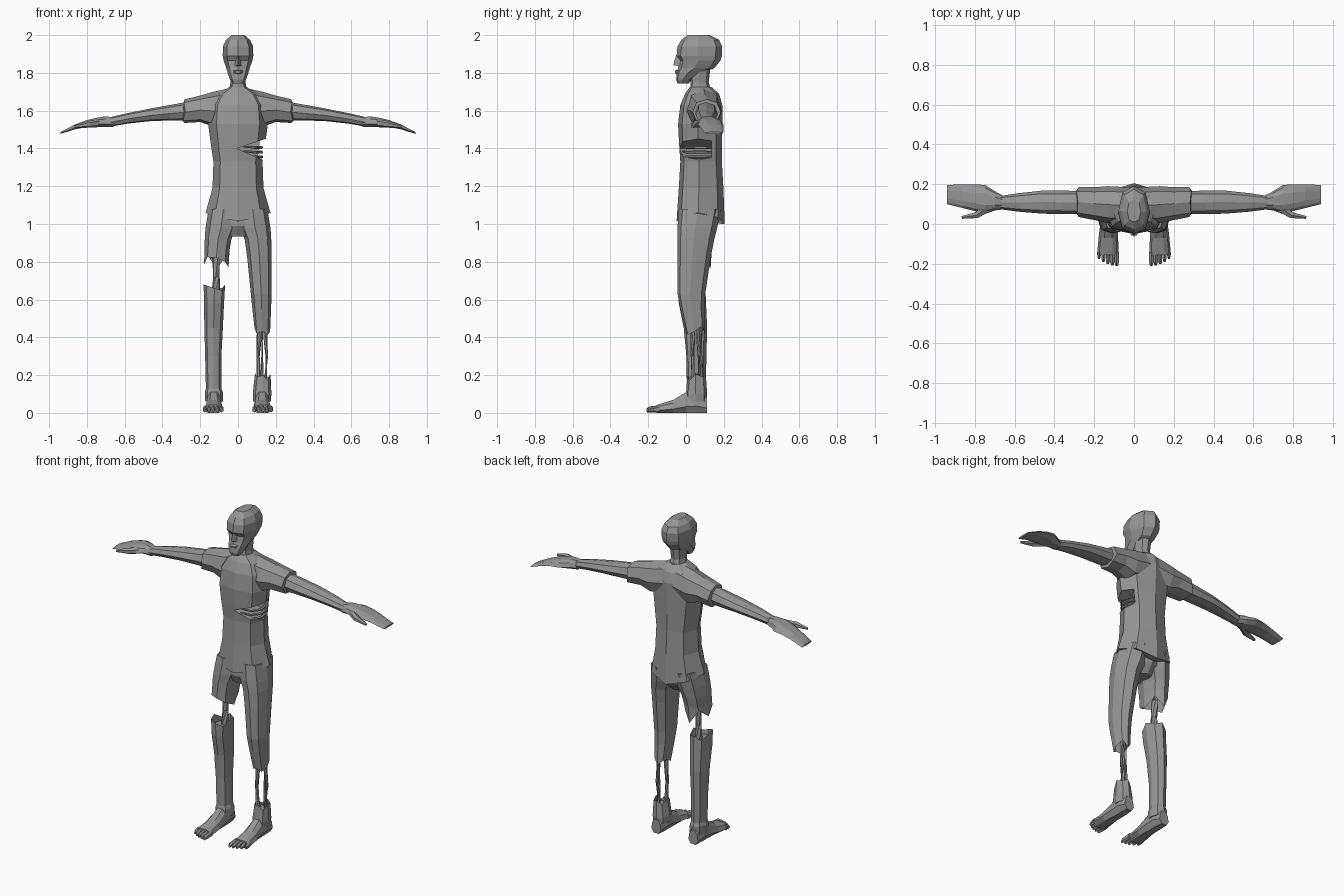
import bpy, bmesh, math
from mathutils import Vector

grey = bpy.data.materials.new("plain_grey")
grey.diffuse_color = (0.305, 0.305, 0.305, 1)

# unit cross-sections, walked round from the front middle
OCT = [(0, -1), (.72, -.82), (1, -.1), (.72, .72), (0, 1), (-.72, .72), (-1, -.1), (-.72, -.82)]
HEX = [(math.sin(i * math.pi / 3), -math.cos(i * math.pi / 3)) for i in range(6)]
SLAB = [(-.5, -1), (.5, -1), (1, -.4), (.8, .5), (.4, 1), (-.4, 1), (-.8, .5), (-1, -.4)]


def section(axis, at, a0, a1, b0, b1, shape=OCT, jag=(0,)):
    """Cross-section at a position on an axis, spanning a0..a1 and b0..b1."""
    pts = []
    for i, (u, v) in enumerate(shape):
        a, b = (a0 + a1) / 2 + u * (a1 - a0) / 2, (b0 + b1) / 2 + v * (b1 - b0) / 2
        c = at + jag[i % len(jag)]
        pts.append({"x": (c, a, b), "y": (a, c, b), "z": (a, b, c)}[axis])
    return pts


def loft(name, rings, side=1, caps=(True, True)):
    bm = bmesh.new()
    loops = [[bm.verts.new((side * x, y, z)) for x, y, z in r] for r in rings]
    for p, q in zip(loops, loops[1:]):
        for i in range(len(p)):
            j = (i + 1) % len(p)
            bm.faces.new((p[i], p[j], q[j], q[i]))
    if caps[0]:
        bm.faces.new(loops[0])
    if caps[1]:
        bm.faces.new(loops[-1])
    bmesh.ops.recalc_face_normals(bm, faces=bm.faces)
    me = bpy.data.meshes.new(name)
    bm.to_mesh(me)
    bm.free()
    ob = bpy.data.objects.new(name, me)
    me.materials.append(grey)
    bpy.context.collection.objects.link(ob)
    return ob


def tube(name, path, radii, side=1, flat=1.0):
    """Hexagonal rod through the path points."""
    path = [Vector(p) for p in path]
    rings = []
    for i, p in enumerate(path):
        d = path[min(i + 1, len(path) - 1)] - path[max(i - 1, 0)]
        q = d.to_track_quat("Z", "Y")
        rings.append([p + q @ Vector((u * radii[i], v * radii[i] * flat, 0)) for u, v in HEX])
    return loft(name, rings, side)


def stack(axis, rows, shape=OCT):
    return [section(axis, *r, shape=shape) for r in rows]


# torso: shirt with a flared, uneven hem
HEM = (0, .02, .045, .02, -.015, .02, .045, .02)
torso = loft("shirt", [section("z", 1.015, -.172, .172, -.05, .205, jag=HEM)] + stack("z", [
    (1.19, -.135, .135, -.038, .198),
    (1.33, -.13, .13, -.03, .19),
    (1.43, -.145, .145, -.037, .19),
    (1.53, -.158, .158, -.042, .192),
    (1.63, -.15, .15, -.03, .192),
    (1.69, -.11, .11, -.005, .175),
    (1.725, -.045, .045, .02, .135)]))

# open wound in the flank, cut as a wedge
wedge = [(-.005, 1.40), (.22, 1.475), (.22, 1.30)]
cutter = loft("wound_cutter", [[(x, y, z) for x, z in wedge] for y in (-.1, .135)])
cutter.hide_render = True
cutter.hide_viewport = True
cut = torso.modifiers.new("wound", "BOOLEAN")
cut.operation = "DIFFERENCE"
cut.solver = "EXACT"
cut.object = cutter
for i, z in enumerate((1.355, 1.38, 1.405)):
    tube(f"rib_{i}", [(.03, -.015, z + .005), (.09, 0, z), (.125, .05, z), (.115, .10, z), (.08, .145, z)],
         [.005, .009, .01, .01, .008], flat=.8)

# neck and head
loft("neck", stack("z", [
    (1.69, -.05, .05, .02, .14), (1.75, -.04, .04, .025, .12), (1.83, -.045, .045, .02, .13)]))
loft("head", stack("z", [
    (1.745, -.03, .03, -.045, .015),
    (1.765, -.043, .043, -.052, .03),
    (1.80, -.055, .055, -.05, .085),
    (1.825, -.062, .062, -.042, .15),
    (1.865, -.076, .076, -.034, .182),
    (1.89, -.081, .081, -.05, .19),
    (1.94, -.08, .08, -.045, .192),
    (1.975, -.064, .064, -.025, .175),
    (2.0, -.034, .034, .01, .125)]))
loft("nose", [
    [(-.018, -.03, 1.835), (0, -.066, 1.84), (.018, -.03, 1.835)],
    [(-.014, -.03, 1.86), (0, -.063, 1.862), (.014, -.03, 1.86)],
    [(-.008, -.03, 1.90), (0, -.05, 1.90), (.008, -.03, 1.90)]])
loft("lips", stack("y", [
    (-.035, -.032, .032, 1.79, 1.82), (-.058, -.016, .016, 1.797, 1.812)], HEX))

for s, tag in ((1, "left"), (-1, "right")):
    # sleeve with a ragged cuff
    cuff = (0, .012, -.004, .006, 0, .004, -.004, .01)
    loft(f"{tag}_sleeve", stack("x", [
        (.03, 0, .185, 1.53, 1.722),
        (.13, .005, .19, 1.515, 1.70),
        (.20, .02, .185, 1.54, 1.68)]) +
        [section("x", .282, .035, .185, 1.535, 1.66, jag=cuff)], s)
    # arm and hand
    loft(f"{tag}_arm", stack("x", [
        (.24, .05, .165, 1.55, 1.652),
        (.36, .05, .168, 1.548, 1.63),
        (.46, .052, .168, 1.545, 1.612),
        (.58, .062, .155, 1.532, 1.588),
        (.68, .075, .14, 1.515, 1.565)]), s)
    loft(f"{tag}_hand", stack("x", [
        (.66, .073, .143, 1.513, 1.565),
        (.70, .068, .165, 1.513, 1.57),
        (.75, .05, .197, 1.515, 1.562),
        (.80, .065, .198, 1.513, 1.55),
        (.86, .08, .198, 1.502, 1.528),
        (.94, .10, .197, 1.477, 1.487)], SLAB), s)
    tube(f"{tag}_thumb", [(.73, .085, 1.535), (.79, .045, 1.528), (.865, .033, 1.515)],
         [.022, .018, .008], s)
    # foot with five toes
    loft(f"{tag}_foot", stack("y", [
        (.112, .095, .162, 0, .085),
        (.06, .085, .17, 0, .12),
        (.0, .085, .17, 0, .11),
        (-.07, .08, .178, 0, .068),
        (-.155, .076, .186, 0, .042)], SLAB), s)
    for i in range(5):
        x, w, end = .087 + i * .0222, .0125 - i * .0006, -.21 + i * i * .0022
        loft(f"{tag}_toe_{i}", stack("y", [
            (-.14, x - w, x + w, .002, .04), (end + .015, x - w, x + w, .002, .034),
            (end, x - w * .6, x + w * .6, .004, .022)], HEX), s)

# trousers: hips, one long torn leg, one short torn leg
loft("trouser_hips", stack("z", [
    (1.08, -.13, .13, -.03, .18), (.99, -.12, .12, -.035, .16), (.935, -.05, .05, -.01, .12)]))
THIGH = [(1.08, .0, .155, -.038, .185), (.98, .008, .172, -.045, .165),
         (.92, .035, .176, -.046, .15), (.83, .048, .178, -.046, .132)]
loft("long_trouser_leg", stack("z", THIGH + [
    (.63, .068, .178, -.045, .102), (.55, .076, .175, -.03, .098)]) +
    [section("z", .43, .088, .17, 0, .10, jag=(0, -.015, .0, .03, -.01, .02, .015, -.01))],
    1, (True, False))
loft("short_trouser_leg", stack("z", THIGH[:3] + [(.86, .045, .177, -.046, .136)]) +
     [section("z", .80, .05, .18, -.046, .13, jag=(.02, .025, -.015, .04, -.04, .02, -.03, .0))],
     -1, (True, False))

# left shin: exposed bones above a torn ankle
tube("shin_bone", [(.112, .035, .55), (.112, .035, .40), (.106, .035, .30), (.112, .04, .15)],
     [.018, .014, .01, .015])
tube("calf_bone", [(.145, .065, .55), (.145, .065, .40), (.152, .07, .30), (.145, .065, .15)],
     [.014, .011, .008, .012])
tube("shin_sinew", [(.128, .085, .5), (.128, .08, .32), (.128, .085, .15)], [.01, .005, .01])
loft("left_ankle", stack("z", [(.06, .08, .173, 0, .112), (.10, .078, .177, 0, .112)]) +
     [section("z", .19, .09, .172, .008, .105, jag=(.01, -.02, .015, 0, .012, -.015, .02, 0))],
     1, (True, False))
loft("left_ankle_flesh", stack("z", [(.1, .09, .168, .01, .1), (.165, .095, .165, .015, .097)]))

# right leg: knee bone above a whole shin
tube("knee_bone", [(.117, .045, .95), (.117, .045, .83), (.114, .04, .72), (.118, .04, .60)],
     [.028, .02, .018, .026], -1)
loft("right_shin", stack("z", [
    (.06, .08, .173, .0, .112), (.11, .08, .176, .0, .112), (.13, .088, .17, .005, .105),
    (.30, .088, .174, .002, .108), (.45, .08, .178, -.012, .112), (.58, .074, .18, -.038, .106)]) +
    [section("z", .66, .068, .182, -.042, .102, jag=(0, .015, .02, -.015, .01, 0, .02, -.01))],
    -1, (True, False))
loft("right_shin_flesh", stack("z", [(.55, .085, .17, -.025, .095), (.63, .08, .172, -.032, .092)]), -1)
